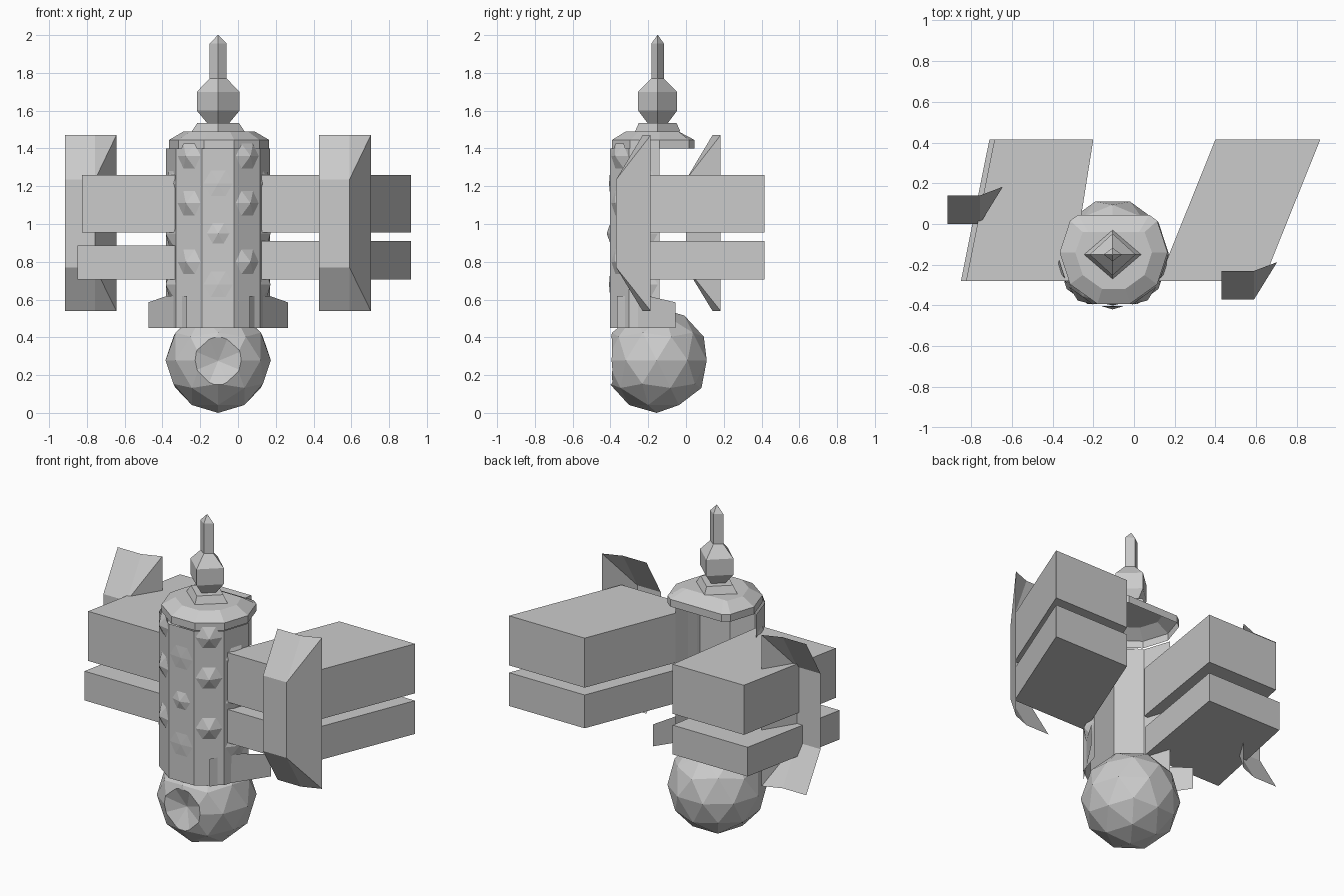
import bpy, bmesh, math
from mathutils import Vector, Matrix

if "Cube" in bpy.data.objects:
    bpy.data.objects.remove(bpy.data.objects["Cube"])

CX, CY = -0.105, -0.14          # axis of the central column


def make(name, verts, faces):
    bm = bmesh.new()
    vs = [bm.verts.new(v) for v in verts]
    for f in faces:
        bm.faces.new([vs[i] for i in f])
    bmesh.ops.recalc_face_normals(bm, faces=bm.faces)
    me = bpy.data.meshes.new(name)
    bm.to_mesh(me)
    bm.free()
    ob = bpy.data.objects.new(name, me)
    bpy.context.collection.objects.link(ob)
    return ob


def loft(name, rings, closed=True, cap_start=False, cap_end=False):
    n = len(rings[0])
    verts = [p for r in rings for p in r]
    faces = []
    for k in range(len(rings) - 1):
        for i in range(n if closed else n - 1):
            j = (i + 1) % n
            faces.append((k*n + i, k*n + j, (k+1)*n + j, (k+1)*n + i))
    if cap_start:
        faces.append(tuple(reversed(range(n))))
    if cap_end:
        faces.append(tuple(range((len(rings)-1)*n, len(rings)*n)))
    return make(name, verts, faces)


# Column: front half of a ten-sided tube, open at the back
R = 0.275
half = [(CX + R*math.cos(math.radians(a)), CY + R*math.sin(math.radians(a)))
        for a in range(-180, 1, 36)]
loft("column_shell", [[(x, y, z) for x, y in half] for z in (0.45, 1.40)], closed=False)

# Faceted hexagonal studs on each face of the column
for k in range(-2, 3):
    a = math.radians(-90 + 36*k)
    n = Vector((math.cos(a), math.sin(a), 0))
    t = Vector((-n.y, n.x, 0))
    base = Vector((CX, CY, 0)) + n * R * math.cos(math.radians(18))
    for z in ((1.36, 1.11, 0.80) if k % 2 else (1.215, 0.95, 0.68)):
        r, h = 0.075, 0.03
        if k == 0:
            r, h = (0.06, 0.018) if z == 0.95 else (0.078, 0.006)
        c = base + Vector((0, 0, z))
        ring = [c + t*r*math.cos(i*math.pi/3) + Vector((0, 0, r*math.sin(i*math.pi/3)))
                for i in range(6)]
        make("stud", ring + [c + n*h],
             [(i, (i+1) % 6, 6) for i in range(6)])

# Flared skirt plates at the foot of the column
for side in (1, -1):
    pts = [(0.165, -0.365, 0.45), (0.37, -0.055, 0.45), (0.37, -0.055, 0.585),
           (0.27, -0.205, 0.62), (0.165, -0.365, 0.62)]
    make("skirt_plate", [(CX + side*x, y, z) for x, y, z in pts], [(0, 1, 2, 3, 4)])

# Cap: ten-sided rim with its back cut straight, hollow below
prof = [(0.08, -0.252), (0.214, -0.156), (0.265, 0), (0.214, 0.156), (0.175, 0.185)]
outline = prof + [(-x, y) for x, y in reversed(prof)]


def cap_ring(s, z, back):
    return [(-0.1 + x*s, CY + min(y*s, back), z) for x, y in outline]


loft("cap", [cap_ring(1, 1.40, 1), cap_ring(1, 1.445, 1), cap_ring(0.71, 1.49, 0.1)],
     cap_end=True)

# Finial: four-sided neck, bulb and spike
rings = []
for z, rx, ry in [(1.49, 0.14, 0.12), (1.535, 0.11, 0.10), (1.536, 0.06, 0.055),
                  (1.60, 0.113, 0.103), (1.70, 0.113, 0.103), (1.77, 0.045, 0.033),
                  (1.955, 0.045, 0.033), (2.0, 0.002, 0.002)]:
    rings.append([(CX + rx, -0.15, z), (CX, -0.15 + ry, z),
                  (CX - rx, -0.15, z), (CX, -0.15 - ry, z)])
loft("finial", rings, cap_end=True)

# Base ball: low-poly sphere with an eight-sided dish sunk in the front
bm = bmesh.new()
bmesh.ops.create_icosphere(bm, subdivisions=2, radius=0.2785,
                           matrix=Matrix.Translation((CX, -0.155, 0.2785))
                           @ Matrix.Rotation(math.pi/2, 4, 'Z'))
me = bpy.data.meshes.new("base_ball")
bm.to_mesh(me)
bm.free()
ball = bpy.data.objects.new("base_ball", me)
bpy.context.collection.objects.link(ball)


def dish_ring(r, y):
    return [(CX + r*math.cos(math.pi*(i + 0.5)/4), y, 0.275 + r*math.sin(math.pi*(i + 0.5)/4))
            for i in range(8)]


cutter = loft("dish_cutter", [dish_ring(0.135, -0.5), dish_ring(0.135, -0.395),
                              dish_ring(0.002, -0.345)], cap_start=True, cap_end=True)
cutter.hide_render = True
cutter.hide_set(True)
mod = ball.modifiers.new("dish", 'BOOLEAN')
mod.object = cutter
mod.operation = 'DIFFERENCE'
mod.solver = 'EXACT'

# Swept side blocks: front x range, back x range, z range
for name, f0, f1, b0, b1, z0, z1 in [
        ("right_upper_block", 0.12, 0.635, 0.40, 0.915, 0.955, 1.26),
        ("right_lower_block", 0.12, 0.635, 0.40, 0.915, 0.705, 0.91),
        ("left_upper_block", -0.825, -0.31, -0.685, -0.20, 0.955, 1.26),
        ("left_lower_block", -0.85, -0.315, -0.71, -0.20, 0.705, 0.885)]:
    quad = [(f0, -0.28), (f1, -0.28), (b1, 0.415), (b0, 0.415)]
    loft(name, [[(x, y, z) for x, y in quad] for z in (z0, z1)],
         cap_start=True, cap_end=True)

# Folded thin plates, the same shape on both sides
for name, dx, dy in (("right_folded_plate", 0, 0), ("left_folded_plate", -1.347, 0.37)):
    rows = []
    for z, y in ((0.54, -0.23), (0.77, -0.37), (1.235, -0.37), (1.47, -0.23)):
        rows.append((0.43 + dx, y + dy, z))
        rows.append((0.59 + dx, y + dy, z))
    rows += [(0.703 + dx, -0.187 + dy, 0.54), (0.703 + dx, -0.187 + dy, 1.47)]
    make(name, rows, [(0, 1, 3, 2), (2, 3, 5, 4), (4, 5, 7, 6),
                      (1, 8, 3), (3, 8, 9, 5), (5, 9, 7)])
